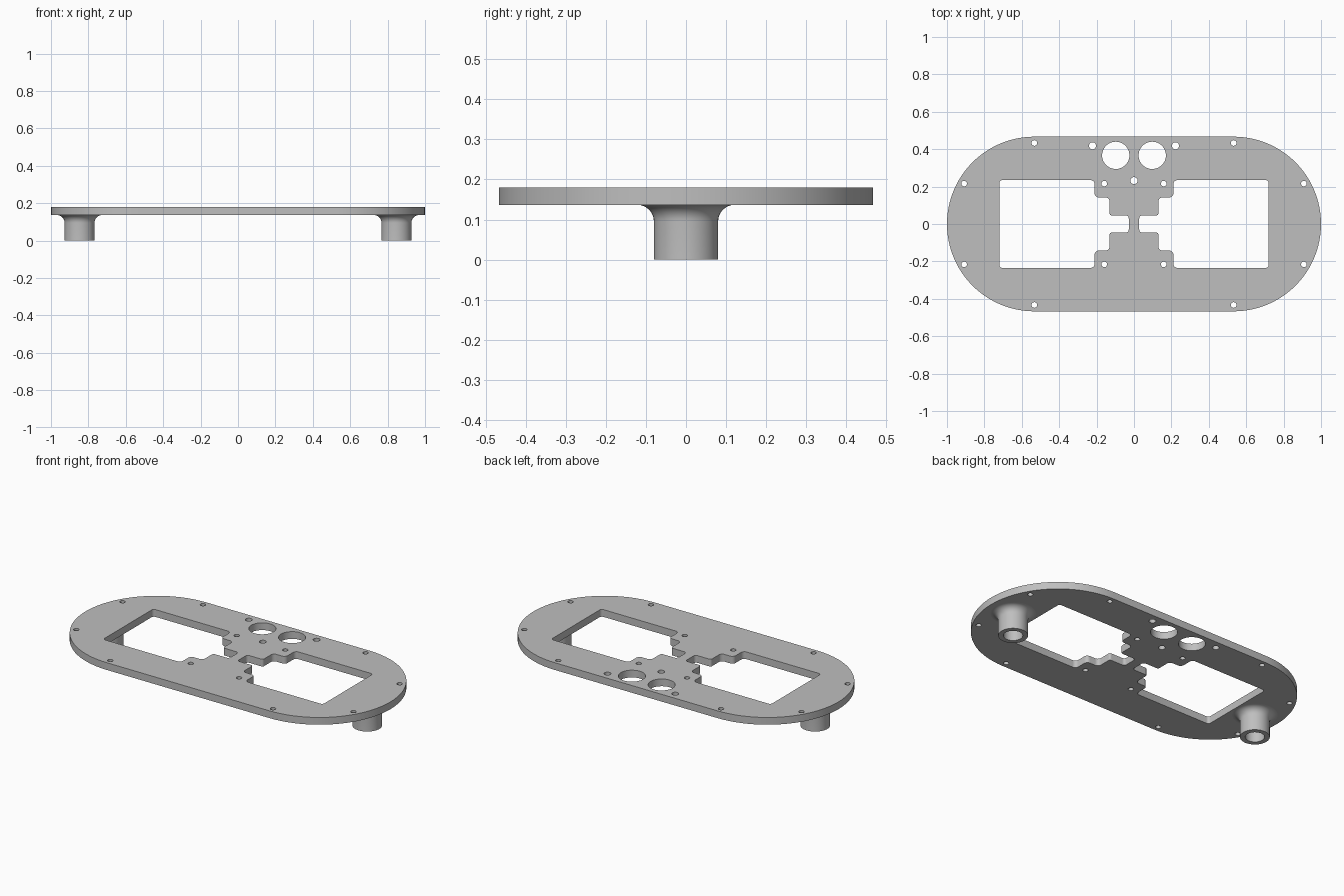
import bpy, bmesh, math
from mathutils import Vector

if "Cube" in bpy.data.objects:
    bpy.data.objects.remove(bpy.data.objects["Cube"])

grey = bpy.data.materials.new("light grey")
grey.diffuse_color = (0.52, 0.52, 0.52, 1)
grey.use_nodes = True
grey.node_tree.nodes["Principled BSDF"].inputs["Base Color"].default_value = grey.diffuse_color

Z0, Z1 = 0.137, 0.18      # plate underside and top
R = 0.467                 # plate end radius


def circle(cx, cy, r, n=24):
    return [(cx + r * math.cos(2 * math.pi * i / n),
             cy + r * math.sin(2 * math.pi * i / n)) for i in range(n)]


def rounded(corners, n=5):
    """Round every corner of a polygon given as (x, y, radius)."""
    out = []
    for i, (x, y, r) in enumerate(corners):
        p = Vector((x, y))
        a = (Vector(corners[i - 1][:2]) - p).normalized()
        b = (Vector(corners[(i + 1) % len(corners)][:2]) - p).normalized()
        c = p + (a + b) * r
        for k in range(n + 1):
            t = math.pi / 2 * k / n
            out.append(tuple(c - b * r * math.cos(t) - a * r * math.sin(t)))
    return out


def finish(obj):
    bpy.ops.object.select_all(action='DESELECT')
    obj.select_set(True)
    bpy.context.view_layer.objects.active = obj
    bpy.ops.object.shade_smooth_by_angle(angle=math.radians(30))


# Plate outline: a stadium shape
loops = []
outline = []
for side, start in ((1, -90), (-1, 90)):
    for k in range(49):
        t = math.radians(start + 180 * k / 48)
        outline.append((side * (1 - R) + R * math.cos(t), R * math.sin(t)))
loops.append(outline)

# Stepped windows, mirrored left and right
half = [(0.72, 0.235, 0.016), (0.211, 0.235, 0.022), (0.211, 0.142, 0.022),
        (0.131, 0.142, 0.022), (0.131, 0.046, 0.012), (0.028, 0.046, 0.016)]
window = half + [(x, -y, r) for x, y, r in reversed(half)]
for s in (1, -1):
    loops.append([(s * x, y) for x, y in rounded(window)])
    # Large round holes, rim screw holes and inner screw holes
    loops.append(circle(s * 0.0975, 0.367, 0.073, 48))
    loops.append(circle(s * 0.222, 0.418, 0.019))
    for t in (1, -1):
        loops.append(circle(s * 0.533, t * 0.433, 0.015))
        loops.append(circle(s * 0.908, t * 0.216, 0.015))
        loops.append(circle(s * 0.159, t * 0.216, 0.015))
loops.append(circle(0, 0.232, 0.019))

# Fill the outline around the holes and extrude it
curve = bpy.data.curves.new("plate", 'CURVE')
curve.dimensions = '2D'
curve.fill_mode = 'BOTH'
curve.extrude = (Z1 - Z0) / 2
for pts in loops:
    sp = curve.splines.new('POLY')
    sp.points.add(len(pts) - 1)
    for p, (x, y) in zip(sp.points, pts):
        p.co = (x, y, 0, 1)
    sp.use_cyclic_u = True
plate = bpy.data.objects.new("plate", curve)
bpy.context.collection.objects.link(plate)
plate.select_set(True)
bpy.context.view_layer.objects.active = plate
bpy.ops.object.convert(target='MESH')
plate = bpy.context.object
plate.name = "plate"
bm = bmesh.new()
bm.from_mesh(plate.data)
bmesh.ops.remove_doubles(bm, verts=bm.verts, dist=1e-5)
bmesh.ops.translate(bm, verts=bm.verts, vec=(0, 0, (Z0 + Z1) / 2))
bmesh.ops.recalc_face_normals(bm, faces=bm.faces)
bm.to_mesh(plate.data)
bm.free()
plate.data.materials.clear()
plate.data.materials.append(grey)
finish(plate)

# Hollow legs with a flared fillet under the plate
F = 0.042
profile = [(0.052, Z0), (0.052, 0), (0.08, 0)]
profile += [(0.08 + F * (1 - math.cos(t)), Z0 - F + F * math.sin(t))
            for t in (math.pi / 2 * k / 8 for k in range(9))]
N = 48
for name, cx in (("left_leg", -0.847), ("right_leg", 0.847)):
    bm = bmesh.new()
    rings = []
    for r, z in profile:
        rings.append([bm.verts.new((cx + x, y, z)) for x, y in circle(0, 0, r, N)])
    for a, b in zip(rings, rings[1:]):
        for i in range(N):
            j = (i + 1) % N
            bm.faces.new((a[i], b[i], b[j], a[j]))
    me = bpy.data.meshes.new(name)
    bm.to_mesh(me)
    bm.free()
    me.materials.append(grey)
    leg = bpy.data.objects.new(name, me)
    bpy.context.collection.objects.link(leg)
    finish(leg)
